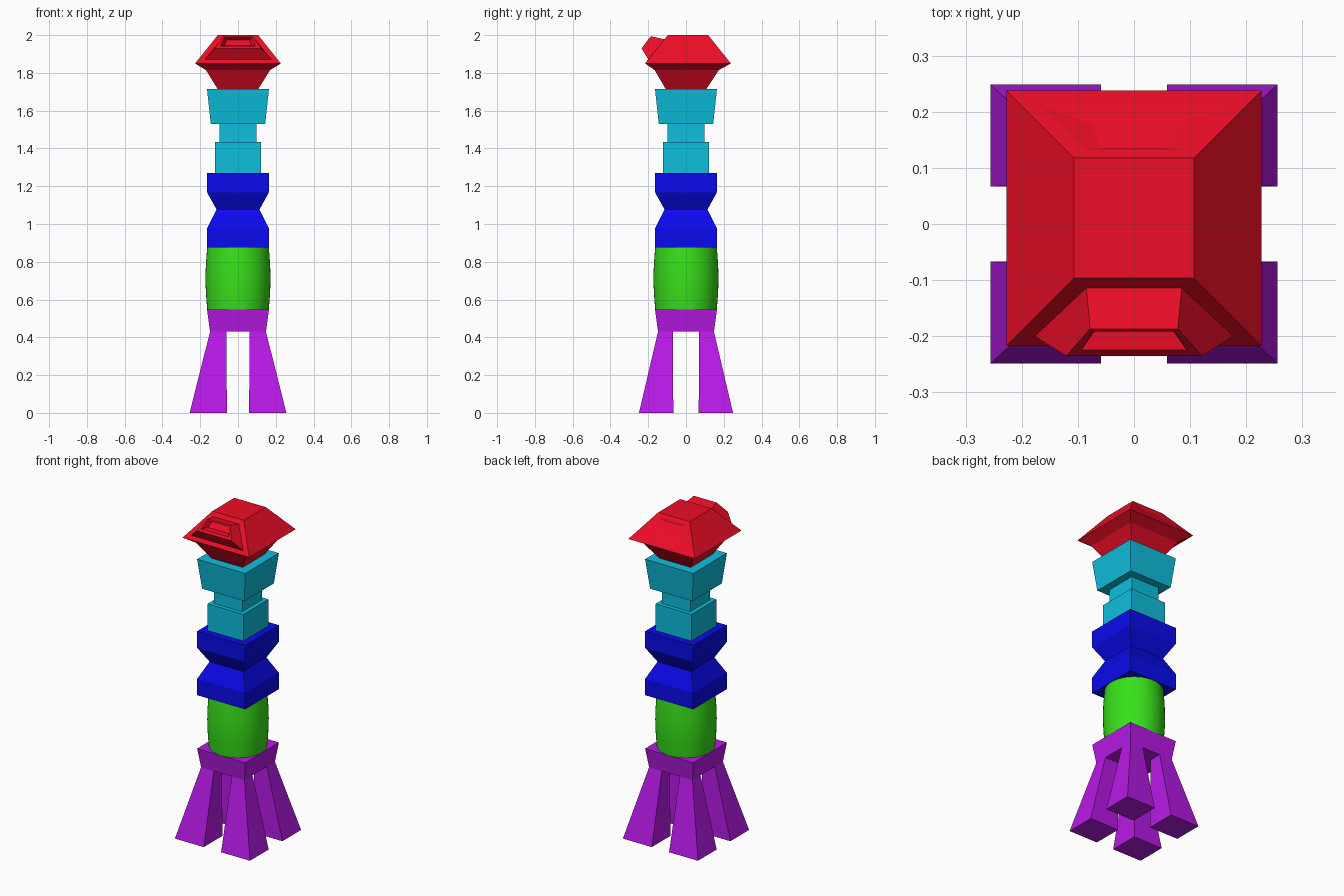
import bpy, bmesh, math

if "Cube" in bpy.data.objects:
    bpy.data.objects.remove(bpy.data.objects["Cube"])


def material(name, color):
    m = bpy.data.materials.new(name)
    m.diffuse_color = (*color, 1)
    m.use_nodes = True
    m.node_tree.nodes["Principled BSDF"].inputs["Base Color"].default_value = m.diffuse_color
    return m


def finish(bm, name, mat):
    bmesh.ops.recalc_face_normals(bm, faces=bm.faces[:])
    me = bpy.data.meshes.new(name)
    bm.to_mesh(me)
    bm.free()
    me.materials.append(mat)
    ob = bpy.data.objects.new(name, me)
    bpy.context.collection.objects.link(ob)
    return ob


def square(h, z, cy=0.0):
    return [(-h, cy - h, z), (h, cy - h, z), (h, cy + h, z), (-h, cy + h, z)]


def bridge(bm, a, b, skip=()):
    n = len(a)
    for i in range(n):
        if i not in skip:
            bm.faces.new((a[i], a[(i + 1) % n], b[(i + 1) % n], b[i]))


def ring_verts(bm, pts):
    return [bm.verts.new(p) for p in pts]


def stack(name, profile, mat):
    """Square tower from (half width, z) pairs."""
    bm = bmesh.new()
    rings = [ring_verts(bm, square(h, z)) for h, z in profile]
    for a, b in zip(rings, rings[1:]):
        bridge(bm, a, b)
    bm.faces.new(rings[0])
    bm.faces.new(rings[-1])
    return finish(bm, name, mat)


purple = material("purple", (0.48, 0.01, 0.8))
green = material("green", (0.04, 0.75, 0.01))
blue = material("blue", (0.003, 0.003, 0.85))
cyan = material("cyan", (0.004, 0.52, 0.72))
red = material("red", (0.85, 0.004, 0.02))

# Base: collar with four splayed legs pulled down from its corners
bm = bmesh.new()
xs, ys = (-.148, -.061, .061, .148), (-.148, -.07, .07, .148)
grid = [[bm.verts.new((x, y, .43)) for y in ys] for x in xs]
for i in range(3):
    for j in range(3):
        cell = [grid[i][j], grid[i + 1][j], grid[i + 1][j + 1], grid[i][j + 1]]
        if i == 1 or j == 1:
            bm.faces.new(cell)
            continue
        foot = []
        for v in cell:
            x, y, _ = v.co
            fx = math.copysign(.256 if abs(x) > .1 else .059, x)
            fy = math.copysign(.249 if abs(y) > .1 else .067, y)
            foot.append(bm.verts.new((fx, fy, 0)))
        bridge(bm, cell, foot)
        bm.faces.new(foot)
rim = ([grid[i][0] for i in range(4)] + [grid[3][j] for j in (1, 2, 3)]
       + [grid[i][3] for i in (2, 1, 0)] + [grid[0][j] for j in (2, 1)])
k = .164 / .148
top = ring_verts(bm, [(v.co.x * k, v.co.y * k, .547) for v in rim])
bridge(bm, rim, top)
bm.faces.new(top)
finish(bm, "legged_base", purple)

# Round barrel segment
bm = bmesh.new()
rings, n, steps = [], 48, 10
for s in range(steps + 1):
    t = s / steps
    r = .163 + .009 * math.sin(math.pi * t)
    rings.append(ring_verts(bm, [(r * math.cos(2 * math.pi * i / n),
                                  r * math.sin(2 * math.pi * i / n),
                                  .547 + .329 * t) for i in range(n)]))
for a, b in zip(rings, rings[1:]):
    bridge(bm, a, b)
bm.faces.new(rings[0])
bm.faces.new(rings[-1])
barrel = finish(bm, "barrel", green)
bpy.context.view_layer.objects.active = barrel
barrel.select_set(True)
bpy.ops.object.shade_smooth_by_angle()

# Waisted square block
stack("waisted_block", [(.164, .876), (.164, .976), (.114, 1.077),
                        (.164, 1.168), (.164, 1.27)], blue)

# Stepped column with flared capital
stack("stepped_column", [(.122, 1.27), (.122, 1.434), (.097, 1.434),
                         (.097, 1.53), (.144, 1.53), (.164, 1.714)], cyan)

# Roof-shaped head
bm = bmesh.new()
rings = [ring_verts(bm, square(h, z, cy)) for h, z, cy in
         ((.107, 1.714, 0), (.17, 1.815, .004), (.227, 1.85, .0105), (.107, 2.0, .0105))]
bridge(bm, rings[0], rings[1])
bridge(bm, rings[1], rings[2])
bridge(bm, rings[2], rings[3], skip=(0, 2))
bm.faces.new(rings[0])
bm.faces.new(rings[3])


def panel(low, high, outline):
    """Nested trapezoids on a roof slope: (half x, y, z) bottom and top."""
    prev = [*low, *reversed(high)]
    for (bx, by, bz), (tx, ty, tz) in outline:
        cur = ring_verts(bm, [(-bx, by, bz), (bx, by, bz), (tx, ty, tz), (-tx, ty, tz)])
        bridge(bm, prev, cur)
        prev = cur
    bm.faces.new(prev)


# Front hood: raised frame with a recessed opening
panel(rings[2][:2], rings[3][:2],
      [((.177, -.2, 1.871), (.085, -.114, 1.978)),
       ((.121, -.235, 1.93), (.078, -.187, 1.994)),
       ((.094, -.225, 1.943), (.074, -.192, 1.987)),
       ((.07, -.19, 1.945), (.06, -.165, 1.975))])
# Rear slope: shallow recess
panel([rings[2][3], rings[2][2]], [rings[3][3], rings[3][2]],
      [((.17, .213, 1.88), (.087, .133, 1.98)),
       ((.075, .178, 1.917), (.06, .135, 1.965))])
finish(bm, "head", red)
